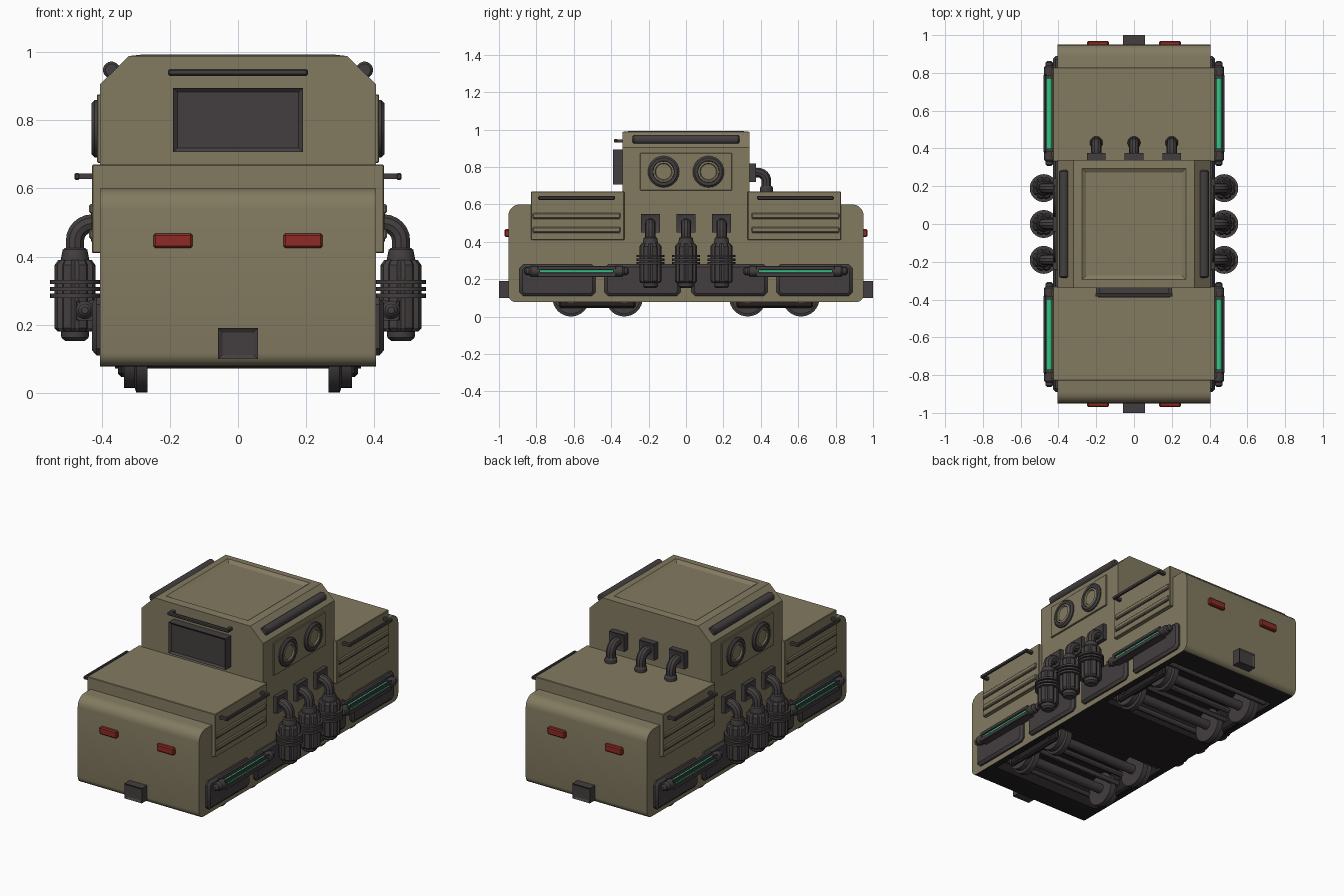
import bpy, bmesh, math
from mathutils import Vector

if "Cube" in bpy.data.objects:
    bpy.data.objects.remove(bpy.data.objects["Cube"])


def material(name, rgb):
    m = bpy.data.materials.new(name)
    m.diffuse_color = (*rgb, 1)
    m.use_nodes = True
    m.node_tree.nodes["Principled BSDF"].inputs["Base Color"].default_value = m.diffuse_color
    return m


OLIVE = material("olive_paint", (0.225, 0.195, 0.118))
METAL = material("dark_gunmetal", (0.057, 0.049, 0.050))
BLACK = material("underside_black", (0.018, 0.015, 0.016))
RED = material("red_lamp", (0.27, 0.024, 0.018))
GREEN = material("green_glow", (0.035, 0.55, 0.24))


def finish(name, bm, mat):
    bmesh.ops.recalc_face_normals(bm, faces=bm.faces[:])
    me = bpy.data.meshes.new(name)
    bm.to_mesh(me)
    bm.free()
    me.materials.append(mat)
    ob = bpy.data.objects.new(name, me)
    bpy.context.collection.objects.link(ob)
    return ob


def to_axis(a, b, h, axis):
    return {'x': (h, a, b), 'y': (a, h, b), 'z': (a, b, h)}[axis]


def prism(name, pts, axis, h0, h1, mat, insets=(), face_dir=None, bevel=0):
    """Extrude a 2D outline along an axis; optionally inset the face looking along face_dir."""
    bm = bmesh.new()
    r0 = [bm.verts.new(to_axis(a, b, h0, axis)) for a, b in pts]
    r1 = [bm.verts.new(to_axis(a, b, h1, axis)) for a, b in pts]
    bm.faces.new(r0)
    bm.faces.new(r1)
    n = len(pts)
    for i in range(n):
        j = (i + 1) % n
        bm.faces.new((r0[i], r0[j], r1[j], r1[i]))
    bmesh.ops.recalc_face_normals(bm, faces=bm.faces[:])
    if bevel:
        bmesh.ops.bevel(bm, geom=bm.edges[:], offset=bevel, segments=1, affect='EDGES')
    if insets:
        bm.normal_update()
        f = max(bm.faces, key=lambda q: q.normal.dot(Vector(face_dir)) * 10 + q.calc_area())
        for t, d in insets:
            bmesh.ops.inset_region(bm, faces=[f], thickness=t, depth=d, use_even_offset=True)
    return finish(name, bm, mat)


def box(name, x, y, z, mat, **kw):
    x, y, z = sorted(x), sorted(y), sorted(z)
    pts = [(x[0], y[0]), (x[1], y[0]), (x[1], y[1]), (x[0], y[1])]
    return prism(name, pts, 'z', z[0], z[1], mat, **kw)


def lathe(name, prof, loc, axis, mat, n=20, flute=1.0):
    """Revolve (radius, height) pairs about an axis through loc."""
    bm = bmesh.new()
    rings = []
    for r, h in prof:
        ring = []
        for i in range(n):
            a = 2 * math.pi * i / n
            q = r * (flute if i % 4 == 0 else 1)
            ring.append(bm.verts.new(Vector(loc) + Vector(
                to_axis(q * math.cos(a), q * math.sin(a), h, axis))))
        rings.append(ring)
    for A, B in zip(rings, rings[1:]):
        for i in range(n):
            j = (i + 1) % n
            bm.faces.new((A[i], A[j], B[j], B[i]))
    bm.faces.new(rings[0])
    bm.faces.new(rings[-1])
    return finish(name, bm, mat)


def elbow(name, p0, corner, p1, bend, radius, mat):
    """Round pipe with one curved bend."""
    p0, c, p1 = Vector(p0), Vector(corner), Vector(p1)
    a = c + (p0 - c).normalized() * bend
    b = c + (p1 - c).normalized() * bend
    o = a + b - c
    path = [p0]
    for i in range(7):
        t = math.pi / 2 * i / 6
        path.append(o + (a - o) * math.cos(t) + (b - o) * math.sin(t))
    path.append(p1)
    cu = bpy.data.curves.new(name, 'CURVE')
    cu.dimensions = '3D'
    cu.bevel_depth = radius
    cu.bevel_resolution = 3
    cu.use_fill_caps = True
    sp = cu.splines.new('POLY')
    sp.points.add(len(path) - 1)
    for p, co in zip(sp.points, path):
        p.co = (*co, 1)
    cu.materials.append(mat)
    ob = bpy.data.objects.new(name, cu)
    bpy.context.collection.objects.link(ob)
    bpy.ops.object.select_all(action='DESELECT')
    ob.select_set(True)
    bpy.context.view_layer.objects.active = ob
    bpy.ops.object.convert(target='MESH')


# Main hull with rounded ends and a black underside
outline = []
for cy, cz, r, a0 in ((.89, .54, .06, 0), (-.89, .54, .06, 90), (-.91, .118, .04, 180), (.91, .118, .04, 270)):
    for i in range(6):
        t = math.radians(a0 + 18 * i)
        outline.append((cy + r * math.cos(t), cz + r * math.sin(t)))
hull = prism("hull", outline, 'x', -.405, .405, OLIVE)
hull.data.materials.append(BLACK)
for p in hull.data.polygons:
    p.material_index = int(p.normal.z < -.97)

# Wheel bays cut into the underside
for s in (-1, 1):
    cutter = box("bay_cutter", (-.365, .365), (s * .19, s * .78), (0, .24), OLIVE)
    cutter.data.materials.append(BLACK)
    for p in cutter.data.polygons:
        p.material_index = 1
    cutter.hide_render = True
    mod = hull.modifiers.new("bay", 'BOOLEAN')
    mod.operation = 'DIFFERENCE'
    mod.solver = 'EXACT'
    mod.object = cutter
    bpy.context.view_layer.objects.active = hull
    bpy.ops.object.modifier_apply(modifier="bay")
    bpy.data.objects.remove(cutter)

# Cab with chamfered roof and recessed roof hatch
prism("cab", [(-.405, .50), (.405, .50), (.405, .905), (.32, .988), (-.32, .988), (-.405, .905)],
      'y', -.34, .34, OLIVE, insets=((.045, .005), (.022, -.014)), face_dir=(0, 0, 1))

# Front window and the rail above it
box("front_window", (-.19, .19), (-.39, -.33), (.707, .895), METAL,
    insets=((.012, -.01),), face_dir=(0, -1, 0))
box("window_rail", (-.205, .205), (-.385, -.365), (.93, .95), METAL, bevel=.005)
for s in (-1, 1):
    box("window_rail_post", (s * .18, s * .20), (-.37, -.33), (.932, .948), METAL)

# Rear elbow pipes from cab to hood
for x in (-.2, 0, .2):
    box("rear_pipe_flange", (x - .05, x + .05), (.335, .375), (.72, .82), METAL,
        insets=((.012, -.006),), face_dir=(0, 1, 0))
    elbow("rear_pipe", (x, .35, .77), (x, .43, .77), (x, .43, .66), .045, .027, METAL)
    lathe("rear_pipe_collar", [(.034, 0), (.034, .025), (.028, .035)], (x, .43, .665), 'z', METAL)

for e in (-1, 1):
    # Hood, one at each end
    box("hood", (-.428, .428), (e * .33, e * .828), (.41, .67), OLIVE, bevel=.003)
    # Coupler and red lamps
    box("coupler", (-.058, .058), (e * .94, e * 1.0), (.10, .19), METAL,
        insets=((.012, -.008),), face_dir=(0, e, 0))
    for s in (-1, 1):
        box("red_lamp", (s * .133, s * .248), (e * .94, e * .97), (.425, .468), RED, bevel=.006)

    # Bogie: wheels, axles, frame and brake beams
    for y in (.33, .615):
        lathe("axle", [(.028, -.36), (.028, .36)], (0, e * y, .10), 'x', METAL)
        for s in (-1, 1):
            lathe("wheel", [(.099, s * .265), (.099, s * .298), (.085, s * .303), (.085, s * .335)],
                  (0, e * y, .10), 'x', METAL, n=32)
    for y in (.22, .43, .52, .72):
        lathe("brake_beam", [(.016, -.36), (.016, .36)], (0, e * y, .11), 'x', METAL, n=12)
    for s in (-1, 1):
        box("bogie_frame", (s * .315, s * .352), (e * .27, e * .68), (.047, .14), BLACK, bevel=.01)

for s in (-1, 1):
    # Cab side panel with two portholes
    box("porthole_panel", (s * .40, s * .414), (-.245, .245), (.675, .875), OLIVE, bevel=.003)
    for y in (-.12, .12):
        lathe("porthole_ring", [(.084, s * .40), (.084, s * .421), (.074, s * .430),
                                (.058, s * .430), (.056, s * .418)], (0, y, .775), 'x', METAL, n=24)
        lathe("porthole_bezel", [(.056, s * .41), (.056, s * .428), (.046, s * .430),
                                 (.042, s * .422)], (0, y, .775), 'x', OLIVE, n=24)
    # Roof edge bar
    lathe("roof_edge_bar", [(.018, -.285), (.025, -.278), (.025, .278), (.018, .285)],
          (s * .371, 0, .947), 'y', METAL)

    # Side exhausts
    for y in (-.19, 0, .19):
        box("exhaust_flange", (s * .40, s * .43), (y - .05, y + .05), (.45, .55), METAL,
            insets=((.012, -.006),), face_dir=(s, 0, 0))
        elbow("exhaust_pipe", (s * .41, y, .497), (s * .478, y, .497), (s * .478, y, .37), .05, .028, METAL)
        lathe("exhaust_canister", [(.052, .18), (.061, .19), (.061, .375), (.050, .39)],
              (s * .478, y, 0), 'z', METAL, n=32, flute=.86)
        lathe("exhaust_cap", [(.028, .152), (.040, .162), (.042, .185), (.042, .39), (.036, .42), (.030, .425)],
              (s * .478, y, 0), 'z', METAL, n=24)
        for z in (.285, .305, .325):
            lathe("exhaust_ring", [(.074, -.006), (.074, .006)], (s * .478, y, z), 'z', METAL, n=24)

    # Dark side panels with clipped corners
    for y0, y1 in ((-.89, -.485), (-.435, -.03), (.03, .435), (.485, .89)):
        c = .02
        pts = [(y0 + c, .11), (y1 - c, .11), (y1, .11 + c), (y1, .28 - c),
               (y1 - c, .28), (y0 + c, .28), (y0, .28 - c), (y0, .11 + c)]
        prism("side_panel", pts, 'x', s * .40, s * .415, METAL,
              insets=((.015, .013),), face_dir=(s, 0, 0))

    for e in (-1, 1):
        yc = e * .585
        # Hood louvres and handrail
        for z in (.465, .54):
            box("hood_louvre", (s * .42, s * .437), (e * .35, e * .82), (z - .014, z + .014), OLIVE, bevel=.005)
            box("louvre_gap", (s * .42, s * .431), (e * .35, e * .82), (z - .021, z - .014), METAL)
        box("handrail", (s * .464, s * .48), (yc - .205, yc + .205), (.625, .645), METAL, bevel=.004)
        for k in (-1, 1):
            box("handrail_post", (s * .42, s * .47), (yc + k * .185, yc + k * .203), (.627, .643), METAL)
        # Green light tube in a dark cage
        lathe("light_tube", [(.017, -.2), (.017, .2)], (s * .449, yc, .243), 'y', GREEN, n=16)
        for k in (-1, 1):
            lathe("light_end", [(.027, k * .195), (.027, k * .245), (.019, k * .255), (.019, k * .27),
                                (.010, k * .278)], (s * .449, yc, .243), 'y', METAL, n=16)
        for z0, z1 in ((.212, .237), (.250, .272)):
            box("light_cage_bar", (s * .464, s * .475), (yc - .21, yc + .21), (z0, z1), METAL, bevel=.003)
        box("light_cage_back", (s * .42, s * .435), (yc - .21, yc + .21), (.212, .272), METAL)
        box("light_cage_base", (s * .43, s * .468), (yc - .21, yc + .21), (.212, .222), METAL)

# Smooth round parts, keep edges crisp
bpy.ops.object.select_all(action='DESELECT')
for ob in bpy.context.scene.objects:
    if ob.type == 'MESH':
        ob.select_set(True)
        bpy.context.view_layer.objects.active = ob
bpy.ops.object.shade_smooth_by_angle(angle=math.radians(30))
